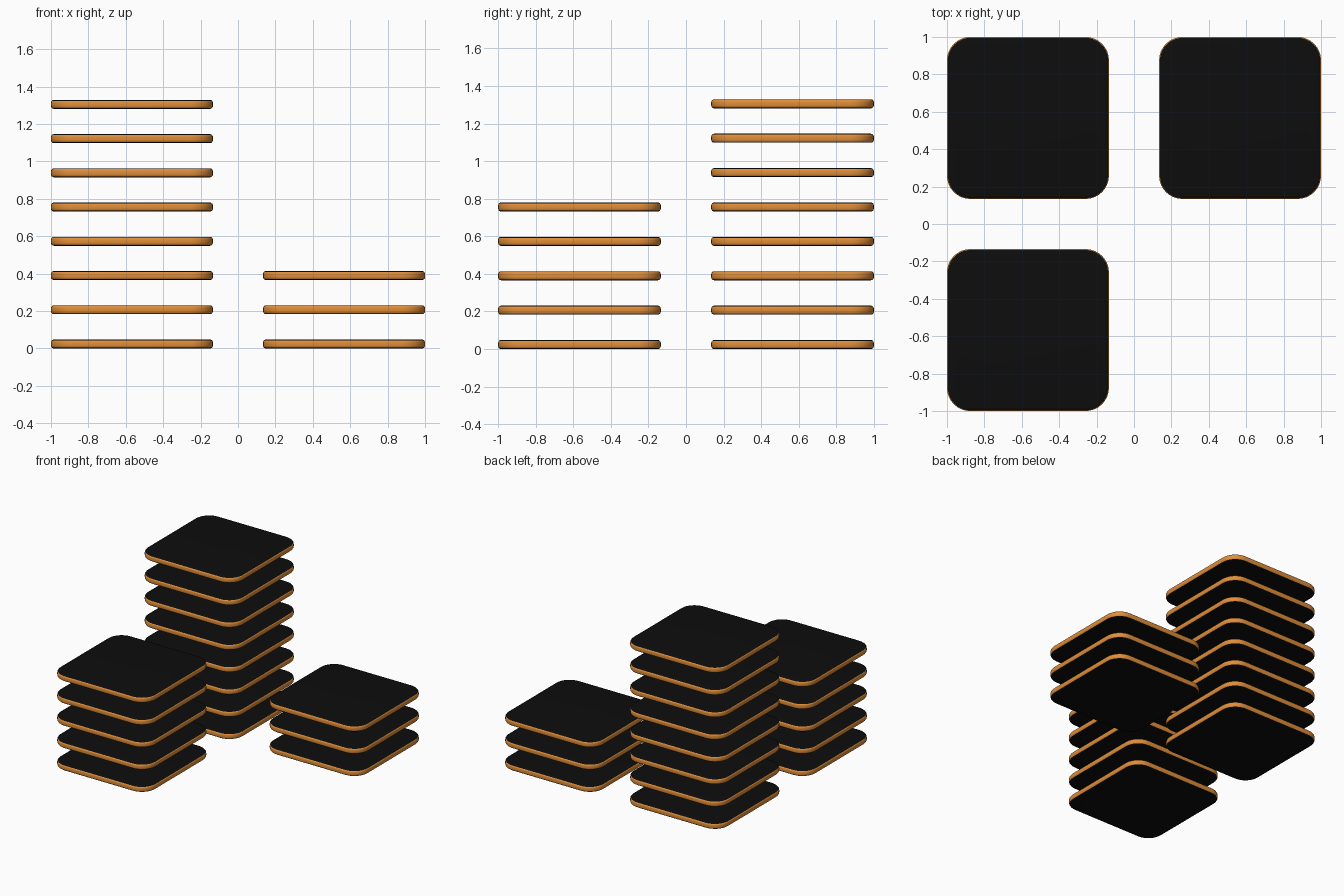
import bpy, bmesh

if "Cube" in bpy.data.objects:
    bpy.data.objects.remove(bpy.data.objects["Cube"])

SIZE, THICK, STEP, OFFSET = 0.866, 0.048, 0.183, 0.567
CORNER, ROUND = 0.125, 0.016


def material(name, color):
    m = bpy.data.materials.new(name)
    m.diffuse_color = color
    m.use_nodes = True
    m.node_tree.nodes["Principled BSDF"].inputs["Base Color"].default_value = m.diffuse_color
    return m


black = material("black_face", (0.004, 0.004, 0.004, 1))
orange = material("orange_rim", (0.75, 0.27, 0.04, 1))


# One rounded square plate: black faces, orange rim
def plate_mesh():
    bm = bmesh.new()
    bmesh.ops.create_cube(bm, size=1)
    bmesh.ops.scale(bm, vec=(SIZE, SIZE, THICK), verts=bm.verts)
    upright = [e for e in bm.edges
               if abs(e.verts[0].co.z - e.verts[1].co.z) > THICK / 2]
    bmesh.ops.bevel(bm, geom=upright, offset=CORNER, segments=8,
                    profile=0.5, affect='EDGES')
    rims = [e for e in bm.edges
            if abs(e.verts[0].co.z - e.verts[1].co.z) < 1e-5]
    bmesh.ops.bevel(bm, geom=rims, offset=ROUND, segments=4,
                    profile=0.5, affect='EDGES')
    bm.normal_update()
    for f in bm.faces:
        f.material_index = 0 if abs(f.normal.z) > 0.75 else 1
        f.smooth = True
    me = bpy.data.meshes.new("plate")
    bm.to_mesh(me)
    bm.free()
    me.materials.append(black)
    me.materials.append(orange)
    return me


plate = plate_mesh()

# Three stacks of evenly spaced plates
stacks = [("back_left", -1, 1, 8), ("front_left", -1, -1, 5),
          ("back_right", 1, 1, 3)]
for name, sx, sy, count in stacks:
    for i in range(count):
        ob = bpy.data.objects.new(f"{name}_plate_{i + 1}", plate)
        ob.location = (sx * OFFSET, sy * OFFSET, THICK / 2 + i * STEP)
        bpy.context.collection.objects.link(ob)
